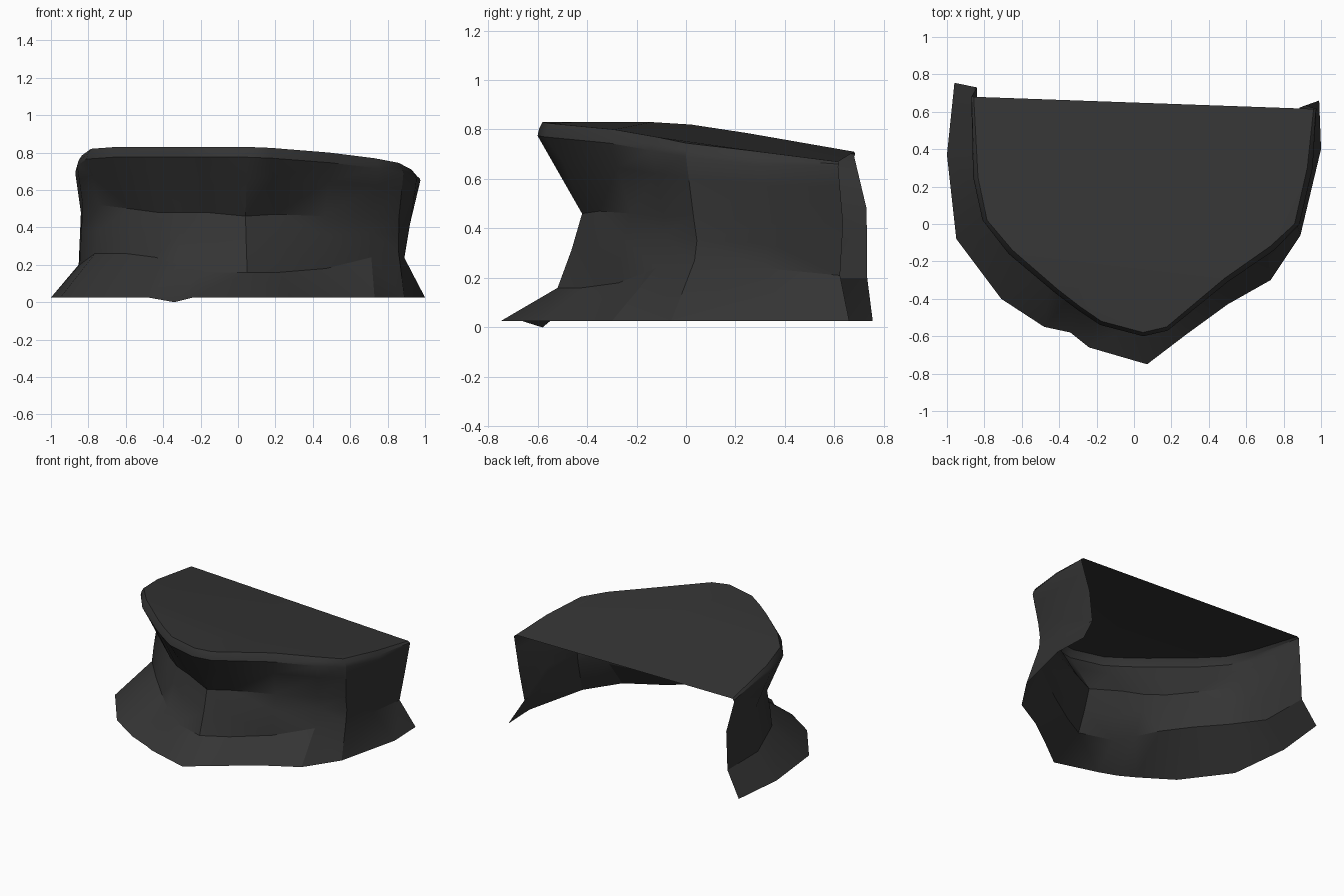
import bpy, bmesh, math, random
from mathutils import Vector

random.seed(4)
cube = bpy.data.objects.get("Cube")
if cube:
    bpy.data.objects.remove(cube)

# Dark stone colour
stone = bpy.data.materials.new("dark grey stone")
stone.use_nodes = True
colour = (0.035, 0.035, 0.035, 1)
stone.diffuse_color = colour
bsdf = stone.node_tree.nodes["Principled BSDF"]
bsdf.inputs["Base Color"].default_value = colour
bsdf.inputs["Roughness"].default_value = 0.9

# Plan outlines, running from the back of one flank round the prow to the other
foot_plan = [(-.96, .755), (-1, .37), (-.95, -.08), (-.71, -.4), (-.48, -.55),
             (-.34, -.58), (-.24, -.66), (.07, -.75), (.28, -.59), (.5, -.43),
             (.73, -.3), (.89, -.06), (1, .4), (.99, .66)]
waist_plan = [(-.84, .73), (-.83, .37), (-.74, .11), (-.58, -.05), (-.43, -.18),
              (-.31, -.27), (-.17, -.33), (.04, -.42), (.2, -.35), (.46, -.22),
              (.71, -.09), (.86, .03), (.92, .34), (.92, .635)]
rim_plan = [(-.87, .68), (-.86, .25), (-.81, .02), (-.67, -.16), (-.42, -.37),
            (-.3, -.46), (-.18, -.54), (.05, -.6), (.18, -.57), (.5, -.31),
            (.75, -.14), (.885, .0), (.955, .3), (.975, .615)]
# Heights of cap, waist and foot ledge, and how far the ledge leans to the foot
cap_z = [.71, .785, .82, .83, .83, .83, .83, .83, .825, .80, .77, .745, .71, .67]
waist_z = [.48, .52, .52, .5, .48, .48, .48, .46, .47, .46, .45, .45, .42, .42]
ledge_z = [.2, .2, .26, .26, .24, .2, .16, .16, .16, .18, .24, .27, .24, .21]
lean = [.1, .1, .12, .15, .22, .3, .35, .3, .3, .25, .15, -.05, -.4, -.5]


def at(plan, i, z):
    return Vector((*plan[i], z))


def column(i):
    """Points of one vertical section, from the foot to the cap."""
    end = i in (0, len(cap_z) - 1)
    foot = at(foot_plan, i, 0 if i == 5 else .025)
    waist = at(waist_plan, i, waist_z[i])
    rim = at(rim_plan, i, cap_z[i] - (.02 if end else .055))
    ledge = waist.lerp(foot, lean[i])
    ledge.z = ledge_z[i]
    middle = ledge.lerp(waist, .55)
    if 1 < i < 12:
        middle += Vector((0, random.uniform(-.02, .02), random.uniform(-.03, .03)))
    brow = waist.lerp(rim, .65)
    # The cap edge is set in from the rim, leaving a bevel
    inset = .985 if end else .97
    lip = Vector((rim.x * inset, rim.y + (.02 if rim.y < 0 else 0), cap_z[i]))
    bevel = rim.lerp(lip, .5) + (Vector((rim.x, rim.y, 0)) * .006)
    return [foot, ledge, middle, waist, brow, rim, bevel, lip]


# Open cliff shell: skinned sections with one flat cap
bm = bmesh.new()
grid = [[bm.verts.new(p) for p in column(i)] for i in range(len(foot_plan))]
for a, b in zip(grid, grid[1:]):
    for k in range(len(a) - 1):
        bm.faces.new((a[k], b[k], b[k + 1], a[k + 1]))
bm.faces.new([section[-1] for section in grid])
bmesh.ops.triangulate(bm, faces=bm.faces[:], quad_method='SHORT_EDGE')

mesh = bpy.data.meshes.new("cliff_ledge")
bm.to_mesh(mesh)
bm.free()
mesh.materials.append(stone)
cliff = bpy.data.objects.new("cliff_ledge", mesh)
bpy.context.collection.objects.link(cliff)
bpy.context.view_layer.objects.active = cliff
cliff.select_set(True)
bpy.ops.object.shade_smooth_by_angle(angle=math.radians(30))
